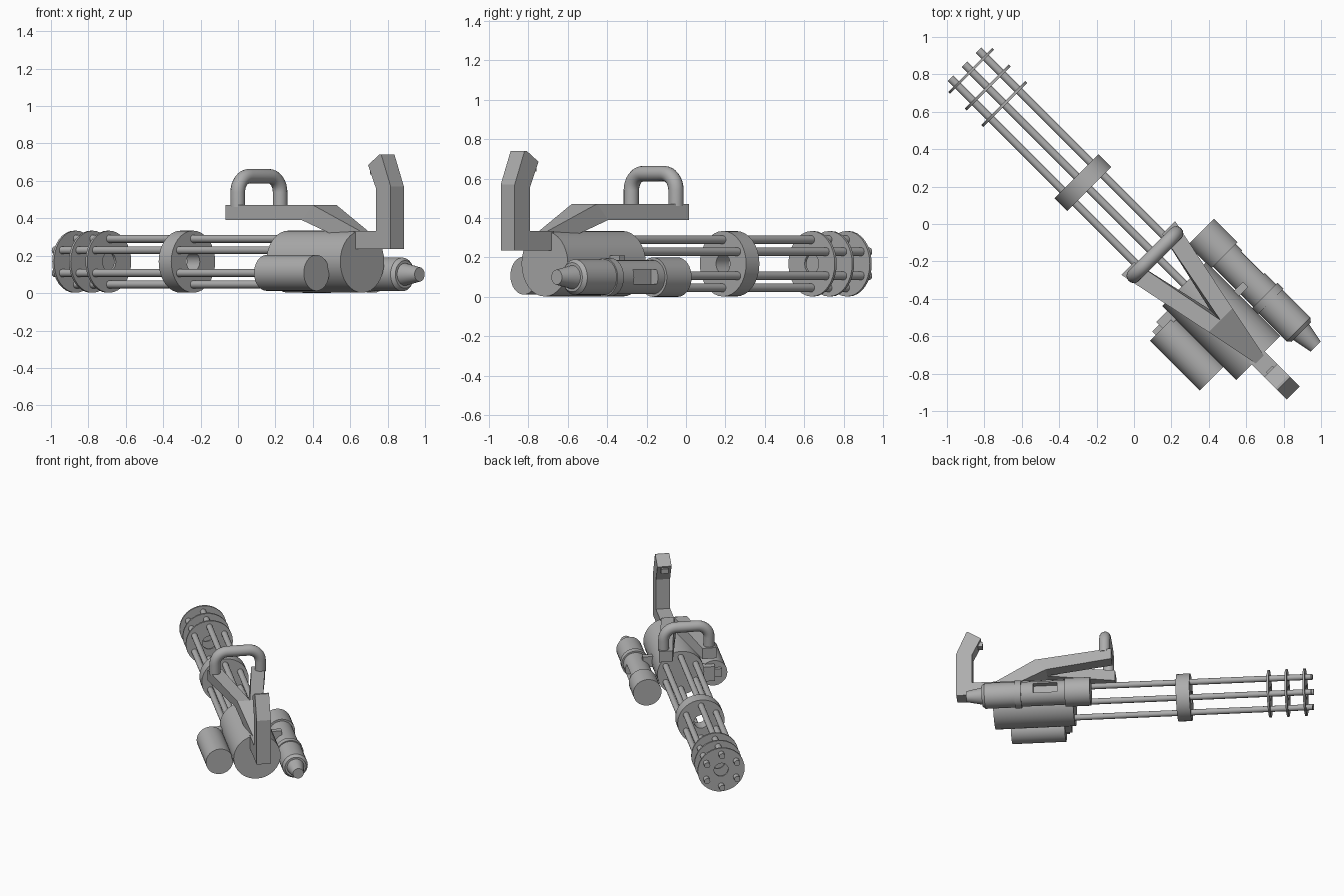
import bpy, bmesh, math
from mathutils import Matrix, Vector

if "Cube" in bpy.data.objects:
    bpy.data.objects.remove(bpy.data.objects["Cube"], do_unlink=True)

# Local frame: +x runs to the muzzle, +y to the drum side; the whole gun lies diagonally
FRAME = Matrix.Translation((-0.026, -0.026, 0)) @ Matrix.Rotation(math.radians(135), 4, 'Z')
AXIS_Z = 0.168

metal = bpy.data.materials.new("grey_metal")
metal.use_nodes = True
GREY = (0.42, 0.42, 0.42, 1)
metal.diffuse_color = GREY
metal.node_tree.nodes["Principled BSDF"].inputs["Base Color"].default_value = GREY


def finish(bm, name, smooth=False):
    bmesh.ops.recalc_face_normals(bm, faces=bm.faces[:])
    mesh = bpy.data.meshes.new(name)
    bm.to_mesh(mesh)
    bm.free()
    mesh.materials.append(metal)
    ob = bpy.data.objects.new(name, mesh)
    ob.matrix_world = FRAME
    bpy.context.collection.objects.link(ob)
    if smooth:
        bpy.ops.object.select_all(action='DESELECT')
        ob.select_set(True)
        bpy.context.view_layer.objects.active = ob
        bpy.ops.object.shade_smooth_by_angle(angle=math.radians(35))
    return ob


def lathe(name, profile, y=0, z=AXIS_Z, segs=32, hollow=False):
    """Turn (x, radius) points about the x direction; hollow closes the profile into a ring."""
    bm = bmesh.new()
    rings = [[bm.verts.new((x, y + r * math.cos(a), z + r * math.sin(a)))
              for a in (2 * math.pi * i / segs for i in range(segs))] for x, r in profile]
    pairs = list(zip(rings, rings[1:]))
    if hollow:
        pairs.append((rings[-1], rings[0]))
    else:
        bm.faces.new(rings[0])
        bm.faces.new(rings[-1])
    for a, b in pairs:
        for i in range(segs):
            j = (i + 1) % segs
            bm.faces.new((a[i], a[j], b[j], b[i]))
    return finish(bm, name, True)


def box(name, low, high):
    bm = bmesh.new()
    bmesh.ops.create_cube(bm, size=1)
    low, high = Vector(low), Vector(high)
    for v in bm.verts:
        v.co = (low + high) / 2 + v.co * (high - low)
    return finish(bm, name)


def plate(name, x0, x1, outer, inner):
    lathe(name, [(x0, outer), (x1, outer), (x1, inner), (x0, inner)], hollow=True)


# Barrel cluster with clamps
for i in range(6):
    a = math.radians(30 + 60 * i)
    lathe(f"barrel_{i + 1}", [(-0.45, 0.021), (1.245, 0.021)],
          0.122 * math.cos(a), AXIS_Z + 0.122 * math.sin(a), 16)
for i, x in enumerate((0.944, 1.069, 1.195)):
    plate(f"muzzle_plate_{i + 1}", x - 0.007, x + 0.007, 0.166, 0.05)
plate("barrel_clamp", 0.302, 0.397, 0.166, 0.05)

# Main body and side drum
lathe("body", [(-0.976, 0.166), (-0.417, 0.166)])
lathe("side_drum", [(-0.878, 0.096), (-0.502, 0.096)], 0.248, 0.108)
box("drum_feed", (-0.52, 0.13, 0.07), (-0.455, 0.25, 0.18))
box("drum_feed_lip", (-0.52, 0.2, 0.09), (-0.475, 0.3, 0.15))

# Drive motor with a window in its narrow middle
MOTOR_Y, MOTOR_Z = -0.26, 0.1
motor = lathe("drive_motor", [
    (-1.15, 0.038), (-1.04, 0.06), (-1.04, 0.074), (-1.02, 0.09), (-0.81, 0.09),
    (-0.81, 0.097), (-0.765, 0.097), (-0.765, 0.086), (-0.46, 0.086),
    (-0.46, 0.1), (-0.283, 0.1)], MOTOR_Y, MOTOR_Z)
cutter = box("motor_window_cutter", (-0.68, -0.5, 0.065), (-0.51, MOTOR_Y - 0.035, 0.14))
cutter.hide_render = True
cutter.hide_set(True)
cut = motor.modifiers.new("window", 'BOOLEAN')
cut.operation = 'DIFFERENCE'
cut.object = cutter
# Apply the cut so the helper can go
bpy.context.view_layer.update()
cut_mesh = bpy.data.meshes.new_from_object(motor.evaluated_get(bpy.context.evaluated_depsgraph_get()))
motor.modifiers.clear()
motor.data = cut_mesh
bpy.data.objects.remove(cutter, do_unlink=True)
box("motor_bracket", (-0.67, -0.23, 0.13), (-0.63, -0.12, 0.21))

# Forked carry yoke: two arms meeting at the back of the body
STATIONS = [  # x top, x bottom, outer y, inner y, z bottom, z top
    (-0.145, -0.145, 0.203, 0.105, 0.39, 0.472),
    (-0.69, -0.61, 0.09, 0.0, 0.39, 0.472),
    (-0.99, -0.97, 0.03, 0.0, 0.25, 0.332)]
for side, label in ((1, "right"), (-1, "left")):
    bm = bmesh.new()
    rings = [[bm.verts.new(p) for p in ((xb, side * o, zb), (xt, side * o, zt),
                                        (xt, side * n, zt), (xb, side * n, zb))]
             for xt, xb, o, n, zb, zt in STATIONS]
    for a, b in zip(rings, rings[1:]):
        for i in range(4):
            j = (i + 1) % 4
            bm.faces.new((a[i], a[j], b[j], b[i]))
    bm.faces.new(rings[0])
    bm.faces.new(rings[-1])
    finish(bm, f"yoke_arm_{label}")

# Carry handle: round tube bent into an arch
HALF, BEND, TUBE = 0.16, 0.085, 0.039
HANDLE_X, TOP = -0.195, 0.625
path = [(-HALF, 0.46, 1, 0)]
for cy, start in ((-HALF + BEND, 180), (HALF - BEND, 90)):
    for k in range(9):
        a = math.radians(start - 90 * k / 8)
        path.append((cy + BEND * math.cos(a), TOP - BEND + BEND * math.sin(a),
                     -math.cos(a), -math.sin(a)))
path.append((HALF, 0.46, -1, 0))
bm = bmesh.new()
rings = []
for y, z, ny, nz in path:
    ring = []
    for i in range(16):
        a = 2 * math.pi * i / 16
        s = TUBE * math.cos(a)
        ring.append(bm.verts.new((HANDLE_X + TUBE * math.sin(a), y + s * ny, z + s * nz)))
    rings.append(ring)
for a, b in zip(rings, rings[1:]):
    for i in range(16):
        j = (i + 1) % 16
        bm.faces.new((a[i], a[j], b[j], b[i]))
bm.faces.new(rings[0])
bm.faces.new(rings[-1])
finish(bm, "carry_handle", True)

# Rear grip: side outline extruded across its width
OUTLINE = [(-0.96, 0.235), (-1.241, 0.235), (-1.241, 0.57), (-1.17, 0.74),
           (-1.155, 0.74), (-1.07, 0.685), (-1.13, 0.56), (-1.13, 0.333), (-0.96, 0.333)]
bm = bmesh.new()
face = bm.faces.new([bm.verts.new((x, -0.05, z)) for x, z in OUTLINE])
extruded = bmesh.ops.extrude_face_region(bm, geom=[face])
bmesh.ops.translate(bm, vec=(0, 0.1, 0),
                    verts=[g for g in extruded["geom"] if isinstance(g, bmesh.types.BMVert)])
finish(bm, "rear_grip")
box("trigger_button", (-1.11, -0.025, 0.635), (-1.06, 0.025, 0.67))
